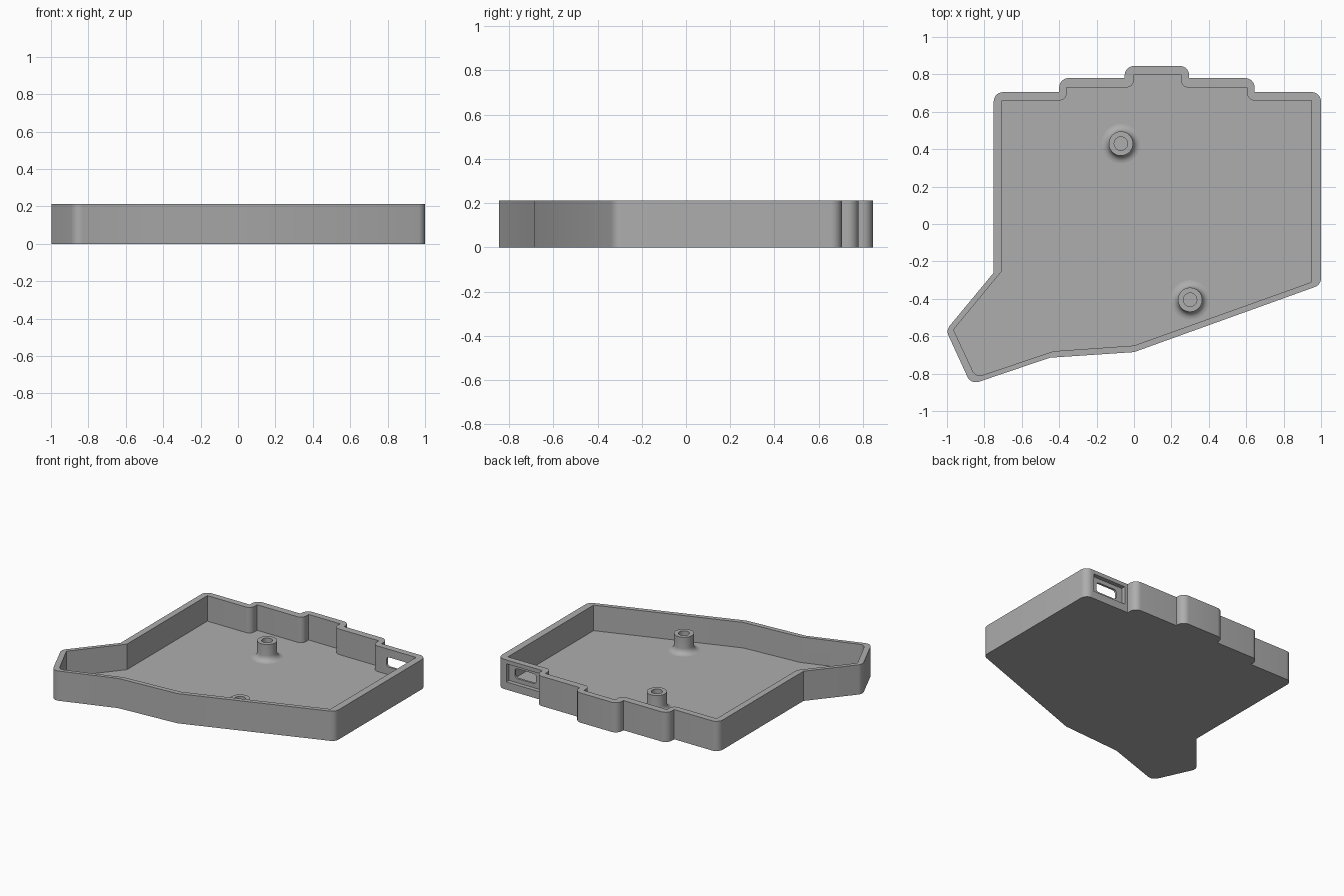
import bpy, bmesh, math
from mathutils import Vector, Matrix

if "Cube" in bpy.data.objects:
    bpy.data.objects.remove(bpy.data.objects["Cube"], do_unlink=True)

HEIGHT, FLOOR, POST_TOP = 0.213, 0.03, 0.15

grey = bpy.data.materials.new("plain grey")
grey.use_nodes = True
colour = (0.42, 0.42, 0.42, 1)
grey.diffuse_color = colour
grey.node_tree.nodes["Principled BSDF"].inputs["Base Color"].default_value = colour


def rounded(corners, steps=8):
    """Replace each corner (x, y, radius) by an arc tangent to both edges."""
    out = []
    for i, (x, y, r) in enumerate(corners):
        p = Vector((x, y))
        if r == 0:
            out.append(p)
            continue
        a = (Vector(corners[i - 1][:2]) - p).normalized()
        b = (Vector(corners[(i + 1) % len(corners)][:2]) - p).normalized()
        half = a.angle(b) / 2
        centre = p + (a + b).normalized() * (r / math.sin(half))
        start = p + a * (r / math.tan(half)) - centre
        end = p + b * (r / math.tan(half)) - centre
        sweep = math.atan2(start.x * end.y - start.y * end.x, start.dot(end))
        for k in range(steps + 1):
            out.append(centre + Matrix.Rotation(sweep * k / steps, 2) @ start)
    return out


def finish(name, bm):
    bmesh.ops.recalc_face_normals(bm, faces=bm.faces)
    mesh = bpy.data.meshes.new(name)
    bm.to_mesh(mesh)
    bm.free()
    mesh.materials.append(grey)
    obj = bpy.data.objects.new(name, mesh)
    bpy.context.collection.objects.link(obj)
    return obj


def prism(name, outline, low, high, matrix=Matrix()):
    """Extrude a flat outline from low to high, then place it."""
    bm = bmesh.new()
    face = bm.faces.new([bm.verts.new((p[0], p[1], low)) for p in outline])
    new = bmesh.ops.extrude_face_region(bm, geom=[face])["geom"]
    bmesh.ops.translate(bm, vec=(0, 0, high - low),
                        verts=[v for v in new if isinstance(v, bmesh.types.BMVert)])
    bm.transform(matrix)
    return finish(name, bm)


def select(obj):
    bpy.ops.object.select_all(action="DESELECT")
    obj.select_set(True)
    bpy.context.view_layer.objects.active = obj


def cut(target, cutter):
    cutter.hide_render = True
    mod = target.modifiers.new("cut", "BOOLEAN")
    mod.operation, mod.solver, mod.object = "DIFFERENCE", "EXACT", cutter
    select(target)
    bpy.ops.object.modifier_apply(modifier=mod.name)
    bpy.data.objects.remove(cutter, do_unlink=True)


def rectangle(x, y, w, h, r=0):
    return rounded([(x + sx * w / 2, y + sy * h / 2, r)
                    for sx, sy in ((-1, -1), (1, -1), (1, 1), (-1, 1))])


# Tray: outer block with rounded outside corners
R = 0.05
outer = [(-1.005, -0.568, R), (-0.872, -0.858, R), (-0.45, -0.715, 0), (0, -0.685, 0),
         (1, -0.325, R), (1, 0.705, R), (0.645, 0.705, 0), (0.645, 0.78, R),
         (0.295, 0.78, 0), (0.295, 0.845, R), (-0.05, 0.845, R), (-0.05, 0.78, 0),
         (-0.4, 0.78, R), (-0.4, 0.705, 0), (-0.75, 0.705, R), (-0.75, -0.26, 0)]
tray = prism("tray", rounded(outer), 0, HEIGHT)

# Hollow inside of the tray
r = 0.04
inner = [(-0.965, -0.565, 0), (-0.846, -0.82, r), (-0.43, -0.68, 0), (0, -0.65, 0),
         (0.95, -0.31, 0), (0.95, 0.66, 0), (0.605, 0.66, r), (0.605, 0.73, 0),
         (0.25, 0.73, r), (0.25, 0.8, 0), (0, 0.8, 0), (0, 0.73, r),
         (-0.36, 0.73, 0), (-0.36, 0.66, r), (-0.705, 0.66, 0), (-0.705, -0.25, 0)]
cut(tray, prism("hollow", rounded(inner), FLOOR, 0.4))

# Port in the back wall: shallow recess and a rounded slot through it
upright = Matrix.Rotation(math.pi / 2, 4, "X")
cut(tray, prism("port_recess", rectangle(0.80, 0.12, 0.26, 0.13), -0.8, -0.675, upright))
cut(tray, prism("port_slot", rectangle(0.80, 0.12, 0.17, 0.07, 0.022), -0.69, -0.64, upright))

# Round hole through the side wall
circle = [(0.048 * math.cos(t * math.pi / 16), 0.048 * math.sin(t * math.pi / 16))
          for t in range(32)]
side = Matrix.Translation((-0.73, 0.52, 0.11)) @ Matrix.Rotation(math.pi / 2, 4, "Y")
cut(tray, prism("side_hole", circle, -0.08, 0.08, side))

# Hollow screw posts with a flared foot, turned from one profile
flare = [(0.105 - 0.04 * math.sin(a), FLOOR + 0.04 * (1 - math.cos(a)))
         for a in (k * math.pi / 12 for k in range(7))]
profile = flare + [(0.065, POST_TOP), (0.036, POST_TOP), (0.036, FLOOR + 0.01), (0, FLOOR + 0.01)]


def post(name, x, y):
    bm = bmesh.new()
    verts = [bm.verts.new((px, 0, pz)) for px, pz in profile]
    edges = [bm.edges.new(pair) for pair in zip(verts, verts[1:])]
    bmesh.ops.spin(bm, geom=verts + edges, axis=(0, 0, 1), cent=(0, 0, 0),
                   angle=2 * math.pi, steps=32)
    bmesh.ops.remove_doubles(bm, verts=bm.verts, dist=0.0005)
    obj = finish(name, bm)
    obj.location = (x, y, 0)
    return obj


posts = [post("back_post", -0.07, 0.43), post("front_post", 0.30, -0.405)]

# Smooth the rounded corners, keep the hard edges
for obj in [tray] + posts:
    select(obj)
    bpy.ops.object.shade_smooth_by_angle(angle=math.radians(30))
